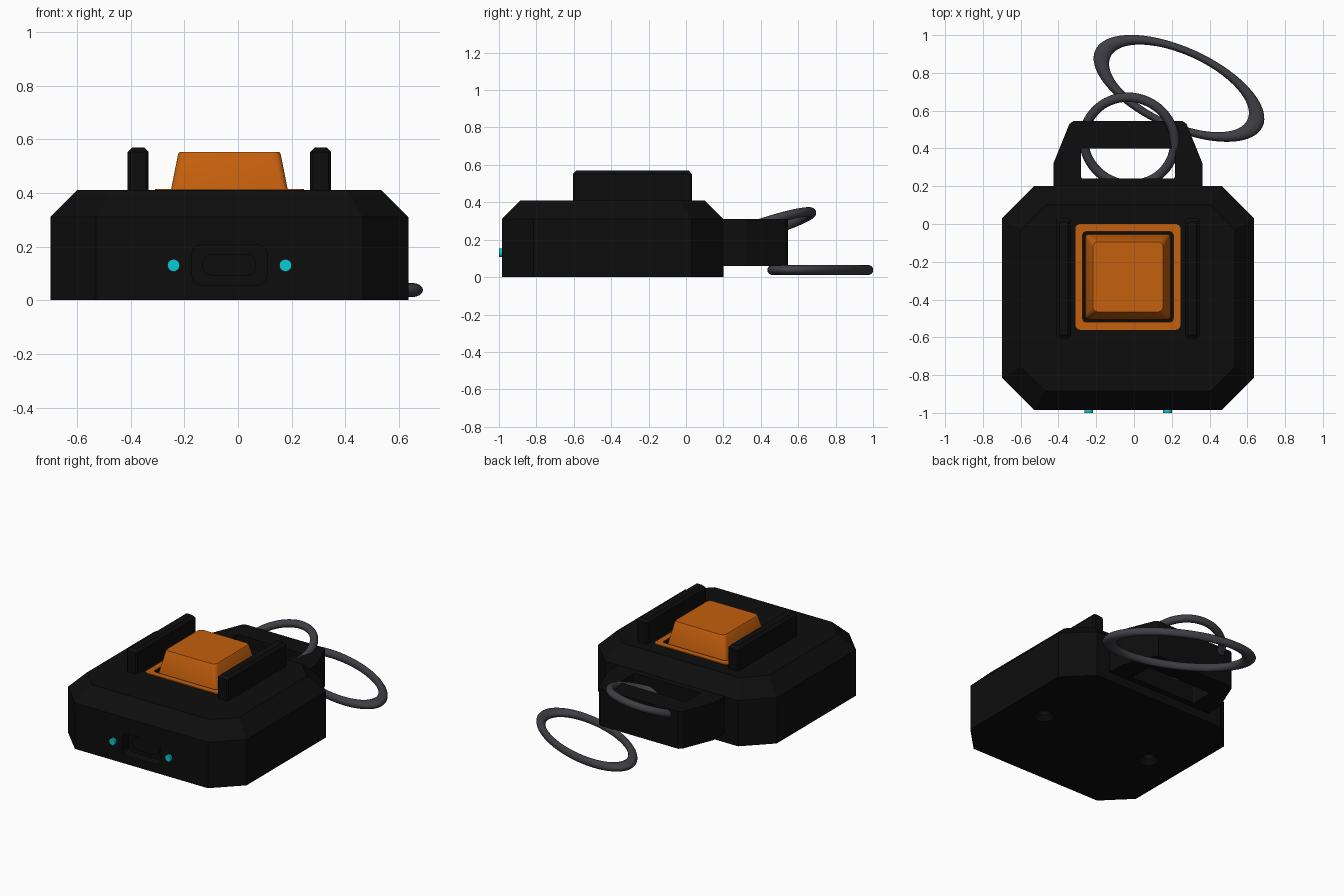
import bpy, bmesh, math
from mathutils import Vector

if "Cube" in bpy.data.objects:
    bpy.data.objects.remove(bpy.data.objects["Cube"])

CX = -0.032  # centre line of the case


def material(name, rgb):
    m = bpy.data.materials.new(name)
    m.diffuse_color = (*rgb, 1)
    m.use_nodes = True
    m.node_tree.nodes["Principled BSDF"].inputs["Base Color"].default_value = m.diffuse_color
    return m


BLACK = material("black plastic", (0.004, 0.004, 0.004))
ORANGE = material("orange plastic", (0.55, 0.115, 0.004))
CYAN = material("cyan light", (0.003, 0.6, 0.68))
STEEL = material("dark steel", (0.05, 0.05, 0.058))


def finish(name, bm, mat):
    bmesh.ops.recalc_face_normals(bm, faces=bm.faces)
    me = bpy.data.meshes.new(name)
    bm.to_mesh(me)
    bm.free()
    ob = bpy.data.objects.new(name, me)
    bpy.context.collection.objects.link(ob)
    me.materials.append(mat)
    return ob


def loft(name, sections, mat):
    """Stack outlines [(points, z), ...] into a closed solid."""
    bm = bmesh.new()
    rings = [[bm.verts.new((x, y, z)) for x, y in pts] for pts, z in sections]
    for a, b in zip(rings, rings[1:]):
        for i in range(len(a)):
            j = (i + 1) % len(a)
            bm.faces.new((a[i], a[j], b[j], b[i]))
    bm.faces.new(rings[0][::-1])
    bm.faces.new(rings[-1])
    return finish(name, bm, mat)


def octagon(cx, cy, hx, hy, c):
    q = [(hx - c, -hy), (hx, c - hy), (hx, hy - c), (hx - c, hy)]
    return [(cx + x, cy + y) for x, y in q + [(-x, -y) for x, y in q]]


def rounded(cx, cy, hx, hy, r, n=4):
    pts = []
    for k, (sx, sy) in enumerate([(1, 1), (-1, 1), (-1, -1), (1, -1)]):
        for i in range(n + 1):
            a = math.pi / 2 * (k + i / n)
            pts.append((cx + sx * (hx - r) + r * math.cos(a), cy + sy * (hy - r) + r * math.sin(a)))
    return pts


def circle(cx, cy, r, n=24):
    return [(cx + r * math.cos(2 * math.pi * i / n), cy + r * math.sin(2 * math.pi * i / n)) for i in range(n)]


def cut(ob, cutter):
    m = ob.modifiers.new("cut", "BOOLEAN")
    m.operation, m.solver, m.object = "DIFFERENCE", "EXACT", cutter
    cutter.hide_render = True
    cutter.hide_set(True)


def smooth(ob):
    bpy.ops.object.select_all(action="DESELECT")
    ob.select_set(True)
    bpy.context.view_layer.objects.active = ob
    bpy.ops.object.shade_smooth_by_angle(angle=math.radians(35))


def stand_up(ob, y):
    """Turn a solid drawn in x-y so its z axis points to the front, starting at y."""
    for v in ob.data.vertices:
        x, h, d = v.co
        v.co = (x, y - d, h)


# Case: chamfered corners and a sloped upper edge
cy, hx, hy = -0.3925, 0.667, 0.5925
case = loft("case", [(octagon(CX, cy, hx, hy, 0.17), 0),
                     (octagon(CX, cy, hx, hy, 0.17), 0.31),
                     (octagon(CX, cy, hx - 0.1, hy - 0.1, 0.13), 0.41)], BLACK)

# Switch well, charging port and two countersunk screw holes
cut(case, loft("well_cutter", [(rounded(CX, -0.28, 0.24, 0.24, 0.02), z) for z in (0.33, 0.5)], BLACK))
port = loft("port_cutter", [(rounded(CX, 0.132, 0.14, 0.075, 0.035), 0), (rounded(CX, 0.132, 0.14, 0.075, 0.035), 0.2)], BLACK)
stand_up(port, -0.92)
cut(case, port)
for side, x in (("left", CX - 0.42), ("right", CX + 0.42)):
    cut(case, loft(side + "_screw_cutter", [(circle(x, -0.4, 0.065), -0.05), (circle(x, -0.4, 0.065), 0),
                                            (circle(x, -0.4, 0.035), 0.03), (circle(x, -0.4, 0.035), 0.1)], BLACK))

# Port shell and tongue inside the recess
shell = loft("port_shell", [(rounded(CX, 0.132, 0.1, 0.04, 0.035), 0), (rounded(CX, 0.132, 0.1, 0.04, 0.035), 0.03)], BLACK)
stand_up(shell, -0.915)

# Status lights
for side, x in (("left", -0.24), ("right", 0.177)):
    led = loft(side + "_light", [(circle(x, 0.13, 0.023), 0), (circle(x, 0.13, 0.023), 0.05)], CYAN)
    stand_up(led, -0.95)
    smooth(led)

# Thin orange frame around the switch
frame = loft("switch_frame", [(rounded(CX, -0.28, 0.278, 0.28, 0.025), z) for z in (0.405, 0.415)], ORANGE)
cut(frame, loft("frame_cutter", [(rounded(CX, -0.28, 0.24, 0.24, 0.02), z) for z in (0.3, 0.5)], BLACK))

# Keycap: tapered with a softly rounded top
cap = loft("keycap", [(rounded(CX, -0.28, 0.227, 0.227, 0.02), 0.335),
                      (rounded(CX, -0.28, 0.225, 0.225, 0.02), 0.375),
                      (rounded(CX, -0.28, 0.191, 0.191, 0.03), 0.545),
                      (rounded(CX, -0.28, 0.186, 0.186, 0.03), 0.552)], ORANGE)
smooth(cap)

# Guard rails beside the switch
for side, x in (("left", CX - 0.34), ("right", CX + 0.34)):
    rail = loft(side + "_guard_rail", [(octagon(x, -0.287, 0.039, 0.318, 0.01), 0.39),
                                       (octagon(x, -0.287, 0.039, 0.318, 0.01), 0.552),
                                       (octagon(x, -0.287, 0.022, 0.301, 0.006), 0.57)], BLACK)

# Strap lug with a rectangular opening
half = [(0.395, 0.19), (0.395, 0.32), (0.31, 0.53), (0.29, 0.545)]
outline = [(CX + x, y) for x, y in half] + [(CX - x, y) for x, y in half[::-1]]
lug = loft("strap_lug", [(outline, 0.06), (outline, 0.31)], BLACK)
cut(lug, loft("lug_cutter", [(rounded(CX, 0.32, 0.248, 0.08, 0.01), z) for z in (0, 0.4)], BLACK))

# Split link tilted through the lug, and a flat oval key ring behind it
bpy.ops.mesh.primitive_torus_add(major_radius=0.2425, minor_radius=0.025, major_segments=64, minor_segments=16,
                                 location=(-0.025, 0.44, 0.272))
link = bpy.context.object
link.name = "link_ring"
link.rotation_euler = Vector((-0.12, -0.315, 1)).to_track_quat("Z", "Y").to_euler()
bpy.ops.mesh.primitive_torus_add(major_radius=0.443, minor_radius=0.044, major_segments=72, minor_segments=16,
                                 location=(0.238, 0.718, 0.038), rotation=(0, 0, math.radians(-24.6)))
ring = bpy.context.object
ring.name = "key_ring"
ring.scale = (1, 0.446, 0.6)
for ob in (link, ring):
    ob.data.materials.append(STEEL)
    smooth(ob)
